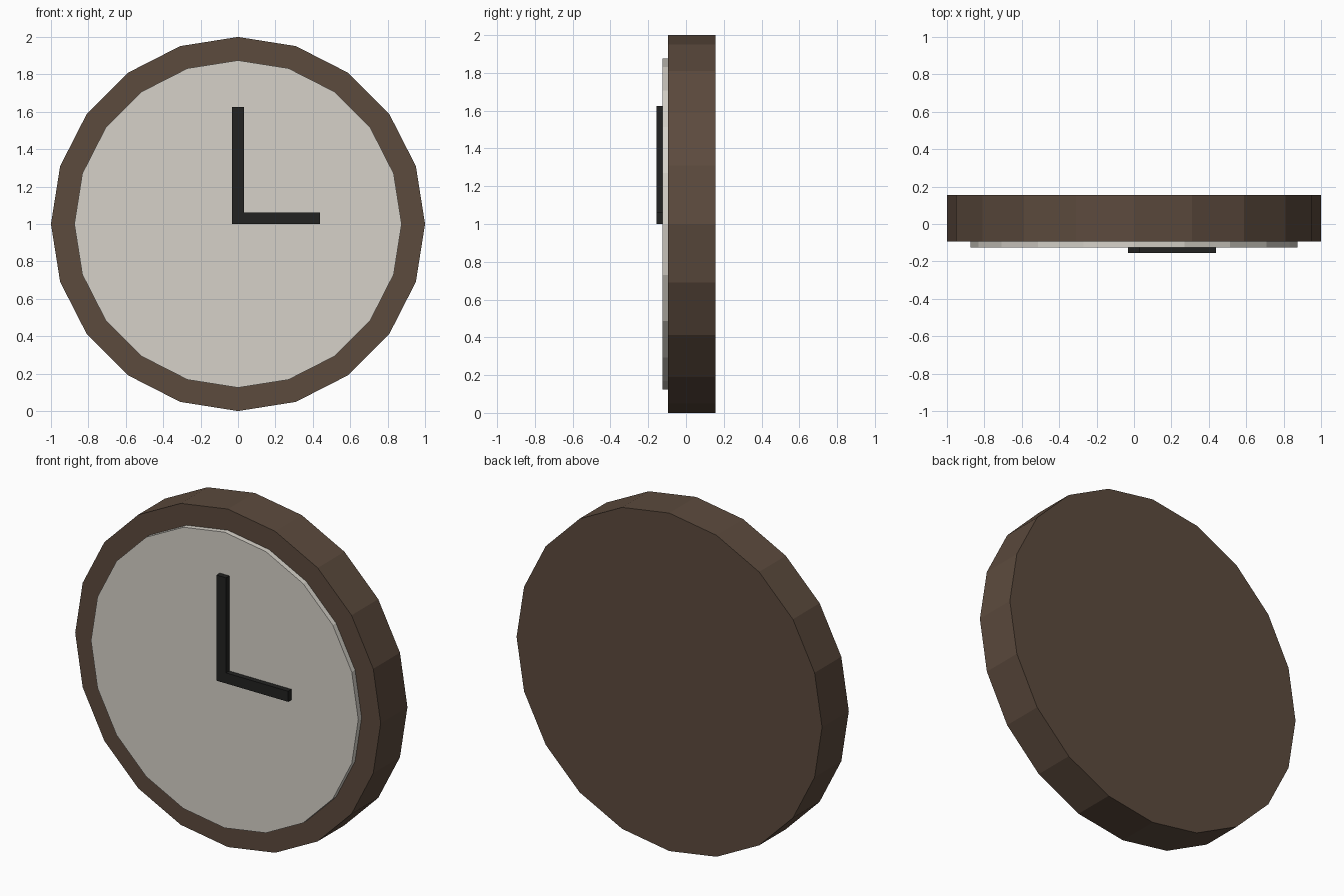
import bpy
import math

if "Cube" in bpy.data.objects:
    bpy.data.objects.remove(bpy.data.objects["Cube"])


def material(name, color):
    mat = bpy.data.materials.new(name)
    mat.diffuse_color = (*color, 1.0)
    mat.use_nodes = True
    mat.node_tree.nodes["Principled BSDF"].inputs["Base Color"].default_value = mat.diffuse_color
    return mat


brown = material("brown wood", (0.107, 0.069, 0.047))
cream = material("pale dial", (0.67, 0.64, 0.58))
black = material("black", (0.016, 0.016, 0.015))


def disc(name, radius, y0, y1, mat):
    # 20-sided drum facing the front, with a corner at the top
    bpy.ops.mesh.primitive_cylinder_add(
        vertices=20, radius=radius, depth=y1 - y0,
        location=(0, (y0 + y1) / 2, 1), rotation=(math.pi / 2, 0, 0))
    obj = bpy.context.object
    obj.name = name
    obj.data.materials.append(mat)


def box(name, x, y, z, mat):
    bpy.ops.mesh.primitive_cube_add(
        size=1, location=[(a + b) / 2 for a, b in (x, y, z)])
    obj = bpy.context.object
    obj.name = name
    obj.scale = [b - a for a, b in (x, y, z)]
    obj.data.materials.append(mat)


# Wooden case and raised dial
disc("clock_case", 1.0, -0.094, 0.156, brown)
disc("clock_dial", 0.875, -0.125, -0.094, cream)

# Hands meeting in an L at the centre
hand_y = (-0.156, -0.125)
box("minute_hand", (-0.031, 0.031), hand_y, (1.0, 1.625), black)
box("hour_hand", (0.031, 0.4375), hand_y, (1.0, 1.0625), black)
